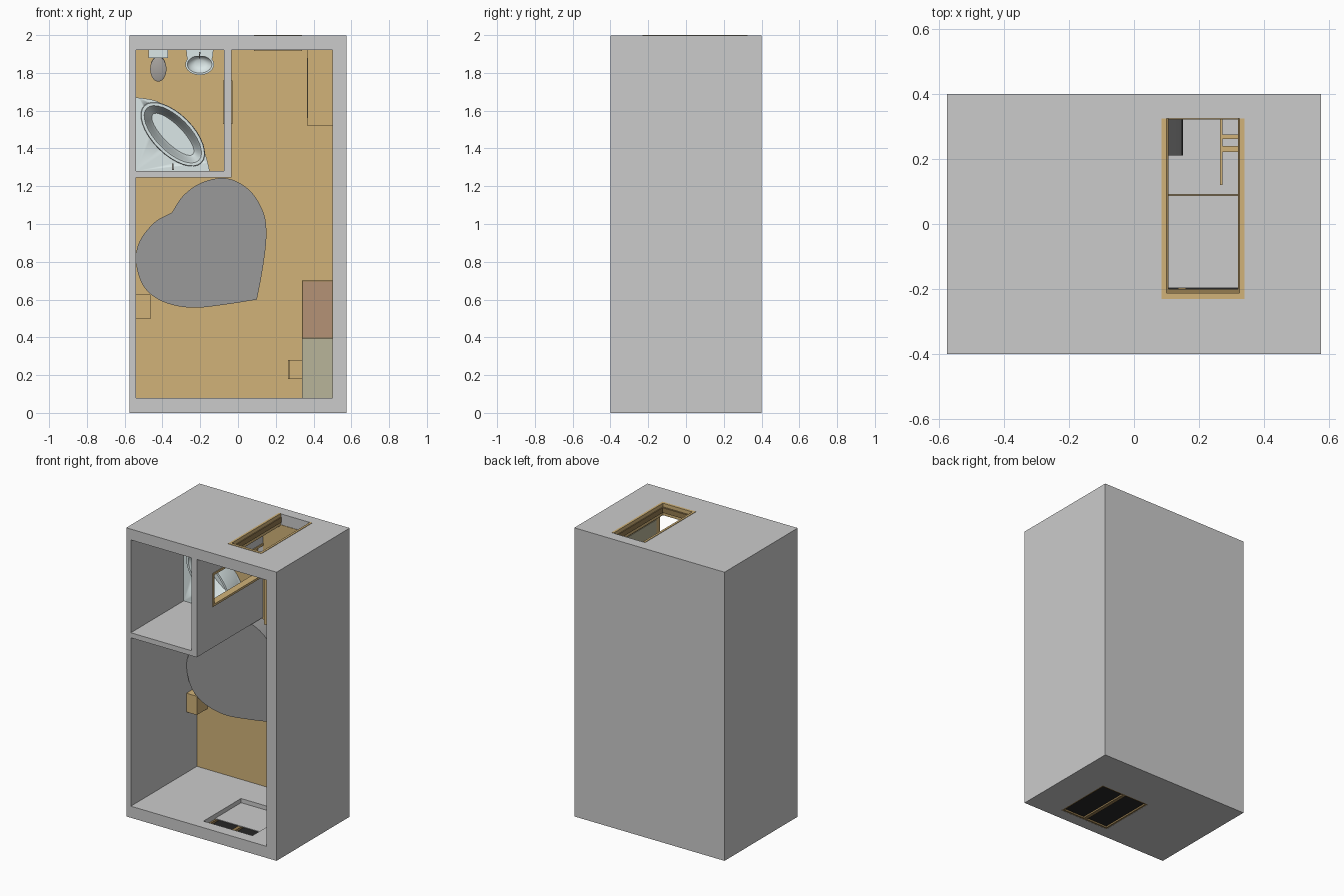
import bpy, bmesh, math
from math import sin, cos, pi


def material(name, rgb):
    m = bpy.data.materials.new(name)
    m.diffuse_color = (*rgb, 1)
    return m


WOOD = material("wood", (0.64, 0.45, 0.19))
DARK = material("dark_wood", (0.30, 0.20, 0.08))
RED = material("red_wood", (0.46, 0.29, 0.18))
DESK = material("desk_green", (0.48, 0.46, 0.32))
BED = material("bed_grey", (0.32, 0.32, 0.32))
CERAMIC = material("ceramic", (0.71, 0.80, 0.80))
SEAT = material("seat_grey", (0.38, 0.36, 0.34))
BLACK = material("glass_black", (0.02, 0.02, 0.02))
FLOOR = 0.325          # the room's floor faces -y, so "height" runs towards -y


def finish(name, bm, mat=None, smooth=False):
    bmesh.ops.recalc_face_normals(bm, faces=bm.faces[:])
    me = bpy.data.meshes.new(name)
    bm.to_mesh(me)
    bm.free()
    ob = bpy.data.objects.new(name, me)
    bpy.context.collection.objects.link(ob)
    if mat:
        me.materials.append(mat)
    if smooth:
        bpy.ops.object.select_all(action='DESELECT')
        ob.select_set(True)
        bpy.context.view_layer.objects.active = ob
        bpy.ops.object.shade_smooth_by_angle(angle=math.radians(40))
    return ob


def boxes(name, specs, mat=None):
    """One object from boxes given as (x0, x1, y0, y1, z0, z1)."""
    bm = bmesh.new()
    for x0, x1, y0, y1, z0, z1 in specs:
        for v in bmesh.ops.create_cube(bm, size=1)['verts']:
            v.co = ((x0 + x1) / 2 + v.co.x * (x1 - x0),
                    (y0 + y1) / 2 + v.co.y * (y1 - y0),
                    (z0 + z1) / 2 + v.co.z * (z1 - z0))
    return finish(name, bm, mat)


def skin(name, rings, mat=None, smooth=True):
    """Closed solid through rings of equal point count."""
    bm = bmesh.new()
    loops = [[bm.verts.new(p) for p in r] for r in rings]
    n = len(loops[0])
    for a, b in zip(loops, loops[1:]):
        for i in range(n):
            bm.faces.new((a[i], a[(i + 1) % n], b[(i + 1) % n], b[i]))
    bm.faces.new(loops[0])
    bm.faces.new(loops[-1])
    return finish(name, bm, mat, smooth)


def ring(cx, cz, rx, rz, y, rot=0, n=32):
    pts = []
    for i in range(n):
        u, w = rx * cos(2 * pi * i / n), rz * sin(2 * pi * i / n)
        pts.append((cx + u * cos(rot) - w * sin(rot), y, cz + u * sin(rot) + w * cos(rot)))
    return pts


def prism(name, pts, y0, y1, mat=None):
    return skin(name, [[(x, y0, z) for x, z in pts], [(x, y1, z) for x, z in pts]], mat)


def cut(ob, *cutters):
    for c in cutters:
        m = ob.modifiers.new("cut", 'BOOLEAN')
        m.operation, m.object, m.solver = 'DIFFERENCE', c, 'EXACT'
        bpy.context.view_layer.objects.active = ob
        bpy.ops.object.modifier_apply(modifier=m.name)
        bpy.data.objects.remove(c)


# Shell: solid block with rooms, two doorways and a window cut out
shell = boxes("room_shell", [(-0.575, 0.575, -0.4, 0.4, 0, 1.997)])
cut(shell,
    boxes("c1", [(-0.54, 0.5, -0.5, FLOOR, 0.08, 1.245)]),
    boxes("c2", [(-0.035, 0.5, -0.5, FLOOR, 0.5, 1.922)]),
    boxes("c3", [(-0.54, -0.075, -0.5, FLOOR, 1.28, 1.922)]),
    boxes("c4", [(0.09, 0.335, -0.225, FLOOR, 1.8, 2.1)]),
    boxes("c5", [(-0.2, 0.1, -0.225, FLOOR, 1.535, 1.755)]),
    boxes("c6", [(-0.04, 0.335, -0.32, 0.09, -0.1, 0.2)]))

# Wooden floor
boxes("floor_boards", [(-0.54, 0.5, 0.322, 0.33, 0.08, 1.245),
                       (-0.035, 0.5, 0.322, 0.33, 1.245, 1.922),
                       (-0.54, -0.075, 0.322, 0.33, 1.28, 1.922)], WOOD)

# Door frames: two jambs and a head, with a darker stop inside
F = FLOOR
boxes("entry_door_frame", [(0.085, 0.1, -0.23, F, 1.917, 2), (0.325, 0.34, -0.23, F, 1.917, 2),
                           (0.1, 0.325, -0.23, -0.212, 1.917, 2)], WOOD)
boxes("entry_door_stop", [(0.1, 0.106, -0.2, F, 1.94, 1.975), (0.319, 0.325, -0.2, F, 1.94, 1.975),
                          (0.1, 0.325, -0.212, -0.2, 1.94, 1.975)], DARK)
boxes("bath_door_frame", [(-0.08, -0.03, -0.23, F, 1.53, 1.545), (-0.08, -0.03, -0.23, F, 1.745, 1.76),
                          (-0.08, -0.03, -0.23, -0.212, 1.545, 1.745)], WOOD)

# Window: frame, mullion, dark panes and a half-raised blind
boxes("window_frame", [(-0.04, -0.028, -0.32, 0.09, 0.001, 0.045), (0.323, 0.335, -0.32, 0.09, 0.001, 0.045),
                       (-0.028, 0.323, -0.32, -0.308, 0.001, 0.045), (-0.028, 0.323, 0.078, 0.09, 0.001, 0.045),
                       (0.135, 0.16, -0.308, 0.078, 0.001, 0.045)], DARK)
boxes("window_panes", [(-0.028, 0.135, -0.308, 0.078, 0.012, 0.03),
                       (0.16, 0.323, -0.308, 0.078, 0.012, 0.03)], BLACK)
boxes("window_blind", [(-0.038, 0.333, -0.197, 0.088, 0.047, 0.052)])

# Heart-shaped bed: each half is a smooth closed spline through a few points
half1 = [(0.10, 0.60), (0.13, 0.76), (0.15, 0.93), (0.135, 1.06), (0.06, 1.18), (-0.06, 1.242),
         (-0.19, 1.22), (-0.29, 1.15), (-0.35, 1.06)]
half2 = [(-0.35, 1.06), (-0.44, 1.01), (-0.52, 0.91), (-0.54, 0.80), (-0.50, 0.67), (-0.40, 0.59),
         (-0.25, 0.557), (-0.08, 0.572), (0.10, 0.60)]


def spline(p, steps=5):
    q = [p[0]] + p + [p[-1]]
    out = []
    for a, b, c, d in zip(q, q[1:], q[2:], q[3:]):
        for s in range(steps):
            t = s / steps
            out.append(tuple(0.5 * (2 * b[k] + (c[k] - a[k]) * t
                       + (2 * a[k] - 5 * b[k] + 4 * c[k] - d[k]) * t * t
                       + (3 * b[k] - a[k] - 3 * c[k] + d[k]) * t ** 3) for k in (0, 1)))
    return out


prism("heart_bed", spline(half1) + spline(half2), 0.21, F, BED)

# Bedside table, wardrobe with mirror, desk, cabinet
boxes("bedside_table", [(-0.54, -0.46, 0.207, F, 0.5, 0.63)], WOOD)
boxes("wardrobe", [(0.367, 0.5, -0.24, F, 1.52, 1.922)], WOOD)
boxes("wardrobe_mirror", [(0.364, 0.368, -0.2, 0.28, 1.56, 1.88)], DESK)
boxes("desk", [(0.34, 0.5, 0.165, 0.18, 0.08, 0.395), (0.345, 0.5, 0.18, F, 0.08, 0.092),
               (0.345, 0.5, 0.18, F, 0.383, 0.395)], DESK)
boxes("cabinet_body", [(0.34, 0.5, 0.13, F, 0.395, 0.7)], DARK)
boxes("cabinet_top", [(0.345, 0.497, 0.125, 0.14, 0.4, 0.695)], RED)

# Chair tucked under the desk
legs = [(x, x + 0.007, 0.12 if x < 0.3 else 0.24, F, z, z + 0.01) for x in (0.265, 0.345) for z in (0.18, 0.27)]
boxes("chair", legs + [(0.265, 0.352, 0.222, 0.24, 0.18, 0.28),
                       (0.265, 0.272, 0.12, 0.18, 0.19, 0.27),
                       (0.272, 0.345, 0.262, 0.275, 0.182, 0.188),
                       (0.272, 0.345, 0.262, 0.275, 0.272, 0.278)], WOOD)

# Corner bathtub: bowed deck with an oval basin
bow = spline([(-0.15, 1.28), (-0.17, 1.36), (-0.22, 1.47), (-0.32, 1.58), (-0.43, 1.65), (-0.54, 1.67)])
deck = prism("bathtub_deck", bow + [(-0.54, 1.67), (-0.54, 1.28), (-0.15, 1.28)], 0.178, F, CERAMIC)
R = math.radians(-45)
cut(deck, skin("c7", [ring(-0.345, 1.475, 0.195, 0.09, 0.1, R), ring(-0.345, 1.475, 0.195, 0.09, 0.31, R)]))
skin("bathtub_basin", [ring(-0.345, 1.475, 0.2, 0.095, 0.315, R), ring(-0.345, 1.475, 0.215, 0.108, 0.18, R),
                       ring(-0.345, 1.475, 0.212, 0.105, 0.166, R), ring(-0.345, 1.475, 0.195, 0.09, 0.166, R),
                       ring(-0.345, 1.475, 0.185, 0.08, 0.185, R), ring(-0.345, 1.475, 0.165, 0.062, 0.27, R),
                       ring(-0.345, 1.475, 0.15, 0.05, 0.29, R)], CERAMIC)
boxes("bathtub_tap", [(-0.35, -0.34, 0.13, 0.18, 1.285, 1.295), (-0.349, -0.341, 0.13, 0.138, 1.29, 1.32)], SEAT)

# Toilet: tank, bowl and lid
boxes("toilet_tank", [(-0.475, -0.37, 0.12, 0.22, 1.88, 1.922)], CERAMIC)
skin("toilet_bowl", [ring(-0.422, 1.85, 0.028, 0.05, F), ring(-0.422, 1.85, 0.025, 0.045, 0.28),
                     ring(-0.422, 1.825, 0.042, 0.065, 0.24), ring(-0.422, 1.82, 0.042, 0.064, 0.228)], CERAMIC)
skin("toilet_lid", [ring(-0.422, 1.82, 0.043, 0.066, 0.228), ring(-0.422, 1.82, 0.043, 0.066, 0.22),
                    ring(-0.422, 1.82, 0.036, 0.058, 0.216)], SEAT)

# Wash basin: pedestal, hollow bowl, back shelf and tap
skin("sink_pedestal", [ring(-0.203, 1.875, 0.032, 0.032, F), ring(-0.203, 1.875, 0.022, 0.022, 0.28),
                       ring(-0.203, 1.87, 0.025, 0.025, 0.17)], CERAMIC)
skin("sink_bowl", [ring(-0.203, 1.855, 0.035, 0.03, 0.18), ring(-0.203, 1.85, 0.065, 0.05, 0.15),
                   ring(-0.203, 1.845, 0.076, 0.056, 0.122), ring(-0.203, 1.845, 0.065, 0.046, 0.122),
                   ring(-0.203, 1.848, 0.05, 0.035, 0.145), ring(-0.203, 1.85, 0.025, 0.018, 0.155)], CERAMIC)
prism("sink_shelf", [(-0.275, 1.922), (-0.13, 1.922), (-0.135, 1.875), (-0.16, 1.888), (-0.245, 1.888), (-0.27, 1.875)],
      0.122, 0.15, CERAMIC)
boxes("sink_tap", [(-0.207, -0.199, 0.085, 0.122, 1.9, 1.91), (-0.206, -0.2, 0.085, 0.093, 1.875, 1.9)], SEAT)
